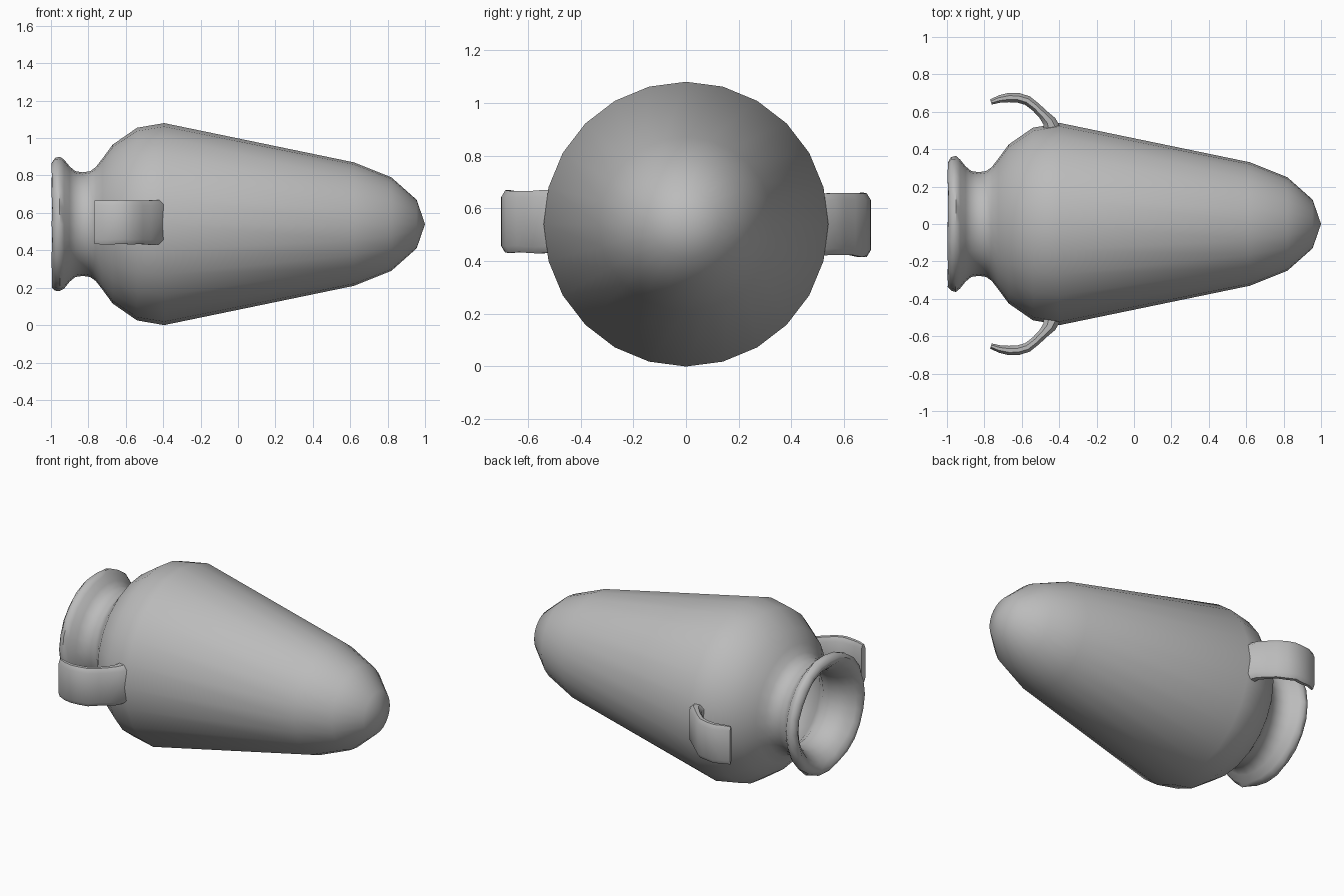
import bpy
import bmesh
import math
import random
from mathutils import Vector

random.seed(4)
cube = bpy.data.objects.get("Cube")
if cube:
    bpy.data.objects.remove(cube, do_unlink=True)

AXIS_Z = 0.54
SIDES = 24

clay = bpy.data.materials.new("grey clay")
clay.use_nodes = True
GREY = (0.5, 0.5, 0.5, 1.0)
clay.diffuse_color = GREY
bsdf = clay.node_tree.nodes["Principled BSDF"]
bsdf.inputs["Base Color"].default_value = GREY
bsdf.inputs["Roughness"].default_value = 0.8


def loft(bm, rings):
    """Bridge consecutive closed rings of equal length with quads."""
    for a, b in zip(rings, rings[1:]):
        n = len(a)
        for i in range(n):
            j = (i + 1) % n
            bm.faces.new((a[i], a[j], b[j], b[i]))


def finish(bm, name, angle):
    bmesh.ops.recalc_face_normals(bm, faces=bm.faces)
    mesh = bpy.data.meshes.new(name)
    bm.to_mesh(mesh)
    bm.free()
    mesh.materials.append(clay)
    ob = bpy.data.objects.new(name, mesh)
    bpy.context.collection.objects.link(ob)
    bpy.ops.object.select_all(action="DESELECT")
    ob.select_set(True)
    bpy.context.view_layer.objects.active = ob
    bpy.ops.object.shade_smooth_by_angle(angle=math.radians(angle))
    return ob


# Jar: (x, radius) from the outer tip, over the lip, to the inside floor
profile = [
    (0.955, 0.13), (0.82, 0.25), (0.62, 0.33), (-0.395, 0.54), (-0.54, 0.515),
    (-0.67, 0.425), (-0.725, 0.35), (-0.76, 0.305), (-0.79, 0.283), (-0.83, 0.277),
    (-0.87, 0.283), (-0.90, 0.308), (-0.93, 0.345), (-0.955, 0.362), (-0.98, 0.357),
    (-0.997, 0.335), (-0.997, 0.315), (-0.975, 0.285), (-0.94, 0.258), (-0.90, 0.238),
    (-0.84, 0.228), (-0.78, 0.235), (-0.72, 0.29), (-0.64, 0.38), (-0.53, 0.46),
    (-0.395, 0.485), (0.60, 0.28), (0.78, 0.20), (0.88, 0.10),
]
bm = bmesh.new()
rings = []
for x, r in profile:
    worn = 0.005 if x < -0.95 else 0.0      # slightly chipped lip
    ring = []
    for i in range(SIDES):
        a = math.tau * i / SIDES
        rr = r + random.uniform(-worn, worn)
        dx = random.uniform(0, worn) if worn else 0
        ring.append(bm.verts.new((max(x + dx, -1.0), rr * math.sin(a),
                                  AXIS_Z + rr * math.cos(a))))
    rings.append(ring)
loft(bm, rings)
for ring, x in ((rings[0], 1.0), (rings[-1], 0.91)):
    tip = bm.verts.new((x, 0, AXIS_Z))
    for i in range(SIDES):
        bm.faces.new((ring[i], ring[(i + 1) % SIDES], tip))
finish(bm, "jar_body", 50)


# Broken handles: (x, y, half thickness) from the shoulder to the snapped end
path = [
    (-0.435, 0.505, 0.050), (-0.452, 0.548, 0.036), (-0.485, 0.585, 0.027),
    (-0.525, 0.625, 0.025), (-0.57, 0.66, 0.026), (-0.62, 0.675, 0.026),
    (-0.67, 0.676, 0.025), (-0.72, 0.668, 0.020), (-0.765, 0.652, 0.014),
]
# Rounded strap section: (fraction of half thickness, z offset)
section = [(-0.4, -0.115), (-1, -0.09), (-1, 0), (-1, 0.09), (-0.4, 0.115),
           (0.4, 0.115), (1, 0.09), (1, 0), (1, -0.09), (0.4, -0.115)]


def handle(name, side):
    bm = bmesh.new()
    rings = []
    for k, (x, y, h) in enumerate(path):
        p0 = Vector(path[max(k - 1, 0)][:2])
        p1 = Vector(path[min(k + 1, len(path) - 1)][:2])
        t = (p1 - p0).normalized()
        if k == 0:
            t = Vector((0, 1))
        n = Vector((t.y, -t.x))
        grow = {-1: random.uniform(-0.008, 0.004), 1: random.uniform(-0.008, 0.004)}
        ring = []
        for f, z in section:
            # Worn edges wander a little along the strap
            z += math.copysign(grow[1 if z > 0 else -1], z) if z else 0
            ring.append(bm.verts.new((x + n.x * h * f, side * (y + n.y * h * f),
                                      AXIS_Z + 0.004 - side * 0.006 + z)))
        rings.append(ring)
    loft(bm, rings)
    bm.faces.new(rings[0])
    bm.faces.new(rings[-1])
    return finish(bm, name, 45)


handle("front_handle", -1)
handle("back_handle", 1)
